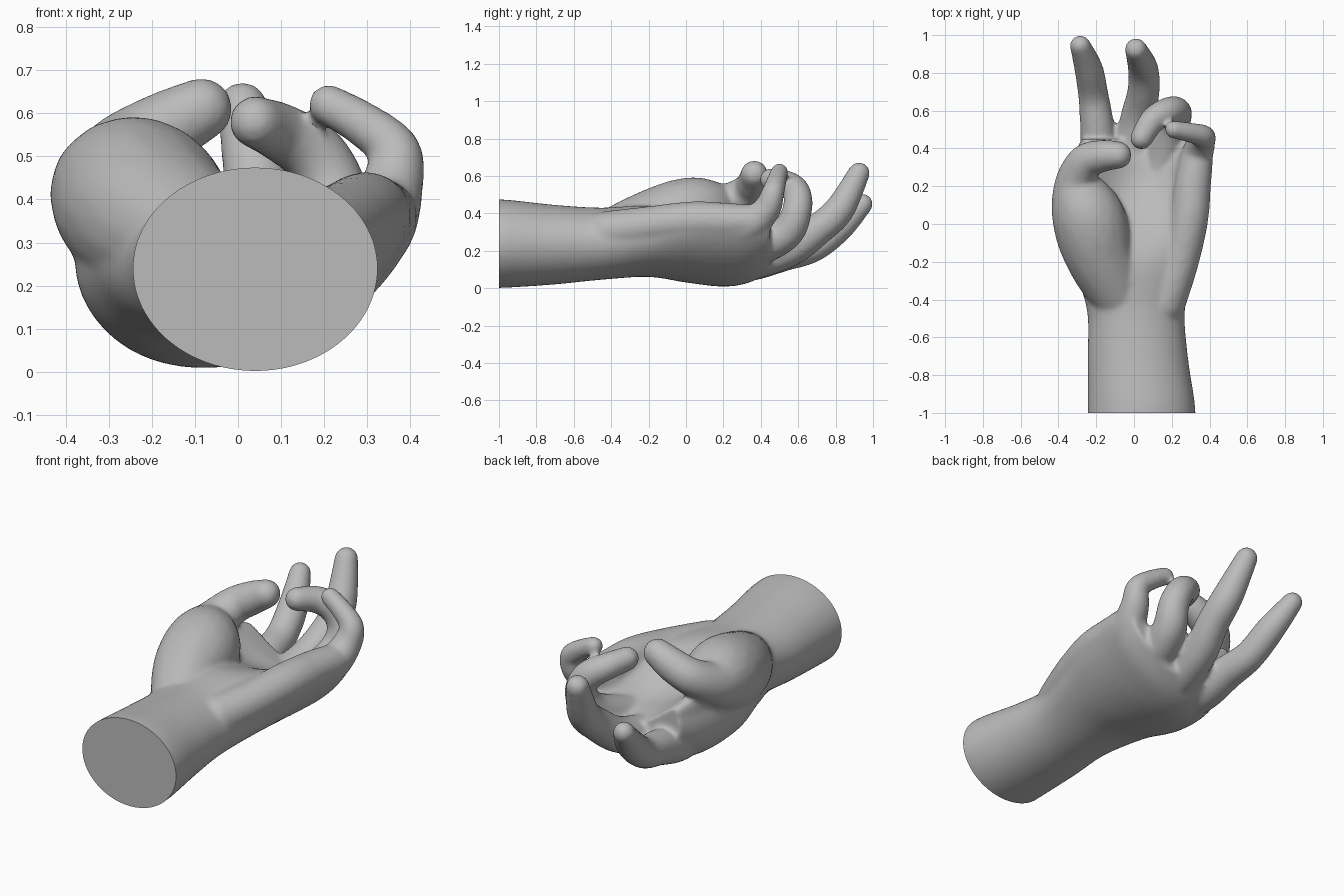
import bpy, bmesh, math
from mathutils import Vector, Matrix

if "Cube" in bpy.data.objects:
    bpy.data.objects.remove(bpy.data.objects["Cube"])

skin = bpy.data.materials.new("plain grey")
skin.diffuse_color = (0.5, 0.5, 0.5, 1)
skin.use_nodes = True
skin.node_tree.nodes["Principled BSDF"].inputs["Base Color"].default_value = skin.diffuse_color

bm = bmesh.new()


def interp(keys, t):
    """Smooth (Catmull-Rom) interpolation through a list of tuples."""
    i = min(int(t), len(keys) - 2)
    f = t - i
    a, b, c, d = (keys[max(0, min(len(keys) - 1, i + k))] for k in (-1, 0, 1, 2))
    return [0.5 * (2 * q + (r - p) * f + (2 * p - 5 * q + 4 * r - s) * f * f
                   + (3 * q - p - 3 * r + s) * f ** 3) for p, q, r, s in zip(a, b, c, d)]


def limb(keys, steps=14):
    """Rounded tapering limb through (x, y, z, radius) keys."""
    n = (len(keys) - 1) * steps
    for k in range(n + 1):
        x, y, z, r = interp(keys, k / steps)
        bmesh.ops.create_icosphere(bm, subdivisions=3, radius=r + 0.003,
                                   matrix=Matrix.Translation((x, y, z)))


# Forearm and cupped palm: y, left, right, bottom, side height, top rise, hollow, skew
sections = [
    (-1.08, -0.245, 0.325, 0.000, 0.24, 0.235, 0.00, 0.00),
    (-0.95, -0.245, 0.322, 0.003, 0.24, 0.232, 0.00, 0.00),
    (-0.70, -0.245, 0.285, 0.020, 0.24, 0.205, 0.00, 0.00),
    (-0.45, -0.250, 0.270, 0.045, 0.25, 0.180, 0.00, 0.00),
    (-0.20, -0.330, 0.325, 0.060, 0.28, 0.220, 0.06, 0.02),
    (0.00, -0.370, 0.380, 0.030, 0.32, 0.350, 0.29, 0.08),
    (0.20, -0.340, 0.400, 0.008, 0.33, 0.460, 0.50, 0.11),
    (0.34, -0.310, 0.410, 0.030, 0.33, 0.400, 0.47, 0.10),
    (0.45, -0.270, 0.385, 0.090, 0.33, 0.280, 0.38, 0.08),
]
rings, sides, sub = [], 48, 5
for k in range((len(sections) - 1) * sub + 1):
    y, x0, x1, bot, side, rise, hollow, skew = interp(sections, k / sub)
    ring = []
    for j in range(sides):
        a = 2 * math.pi * j / sides
        s = math.sin(a)
        x = (x0 + x1) / 2 + (x1 - x0) / 2 * math.cos(a)
        if s >= 0:
            z = side + rise * s - hollow * s * s
        else:
            z = side + (side - bot) * s
            x += skew * s
        ring.append(bm.verts.new((x, y, z)))
    rings.append(ring)
for a, b in zip(rings, rings[1:]):
    for j in range(sides):
        bm.faces.new((a[j], a[(j + 1) % sides], b[(j + 1) % sides], b[j]))
bm.faces.new(rings[0][::-1])
bm.faces.new(rings[-1])
bmesh.ops.recalc_face_normals(bm, faces=bm.faces[:])

# Ball of the thumb running into the bent thumb
limb([(-0.06, -0.42, 0.27, 0.14), (-0.18, -0.17, 0.35, 0.18), (-0.24, 0.03, 0.40, 0.19),
      (-0.305, 0.20, 0.44, 0.115), (-0.26, 0.325, 0.51, 0.092),
      (-0.17, 0.36, 0.565, 0.083), (-0.085, 0.365, 0.61, 0.07)])
# Heel of the palm on the little finger side
limb([(0.16, -0.42, 0.30, 0.11), (0.24, -0.2, 0.335, 0.10), (0.29, 0.02, 0.36, 0.10),
      (0.31, 0.2, 0.36, 0.095), (0.33, 0.33, 0.36, 0.085)])
# Index finger
limb([(-0.15, 0.15, 0.13, 0.10), (-0.18, 0.34, 0.14, 0.10), (-0.195, 0.52, 0.18, 0.088),
      (-0.215, 0.68, 0.22, 0.078), (-0.24, 0.82, 0.325, 0.073), (-0.285, 0.945, 0.45, 0.052)])
# Middle finger
limb([(-0.02, 0.15, 0.13, 0.10), (-0.01, 0.36, 0.15, 0.10), (0.02, 0.56, 0.21, 0.09),
      (0.05, 0.70, 0.31, 0.083), (0.048, 0.82, 0.42, 0.078), (0.01, 0.925, 0.615, 0.056)])
# Ring finger, curled over the palm
limb([(0.12, 0.15, 0.17, 0.09), (0.16, 0.36, 0.21, 0.095), (0.205, 0.53, 0.29, 0.088),
      (0.225, 0.59, 0.40, 0.078), (0.18, 0.595, 0.50, 0.073),
      (0.10, 0.55, 0.555, 0.066), (0.04, 0.455, 0.58, 0.058)])
# Little finger, curled inwards
limb([(0.24, 0.15, 0.25, 0.085), (0.32, 0.33, 0.33, 0.085), (0.355, 0.43, 0.42, 0.072),
      (0.365, 0.465, 0.51, 0.058), (0.29, 0.485, 0.575, 0.05), (0.21, 0.50, 0.62, 0.045)])

mesh = bpy.data.meshes.new("hand")
bm.to_mesh(mesh)
bm.free()
hand = bpy.data.objects.new("hand", mesh)
bpy.context.collection.objects.link(hand)

# Fuse all parts into one soft skin
remesh = hand.modifiers.new("fuse", 'REMESH')
remesh.mode = 'VOXEL'
remesh.voxel_size = 0.0125
soft = hand.modifiers.new("soften", 'SMOOTH')
soft.factor = 0.5
soft.iterations = 9
dg = bpy.context.evaluated_depsgraph_get()
fused = bpy.data.meshes.new_from_object(hand.evaluated_get(dg))
hand.modifiers.clear()

# Slice the forearm off flat
bm = bmesh.new()
bm.from_mesh(fused)
cut = bmesh.ops.bisect_plane(bm, geom=bm.verts[:] + bm.edges[:] + bm.faces[:],
                             plane_co=Vector((0, -1, 0)), plane_no=Vector((0, -1, 0)),
                             clear_outer=True)
edges = [e for e in cut["geom_cut"] if isinstance(e, bmesh.types.BMEdge)]
bmesh.ops.contextual_create(bm, geom=edges)
bmesh.ops.recalc_face_normals(bm, faces=bm.faces[:])
bm.to_mesh(fused)
bm.free()
hand.data = fused
fused.materials.clear()
fused.materials.append(skin)

bpy.context.view_layer.objects.active = hand
hand.select_set(True)
bpy.ops.object.shade_smooth_by_angle(angle=math.radians(50))
